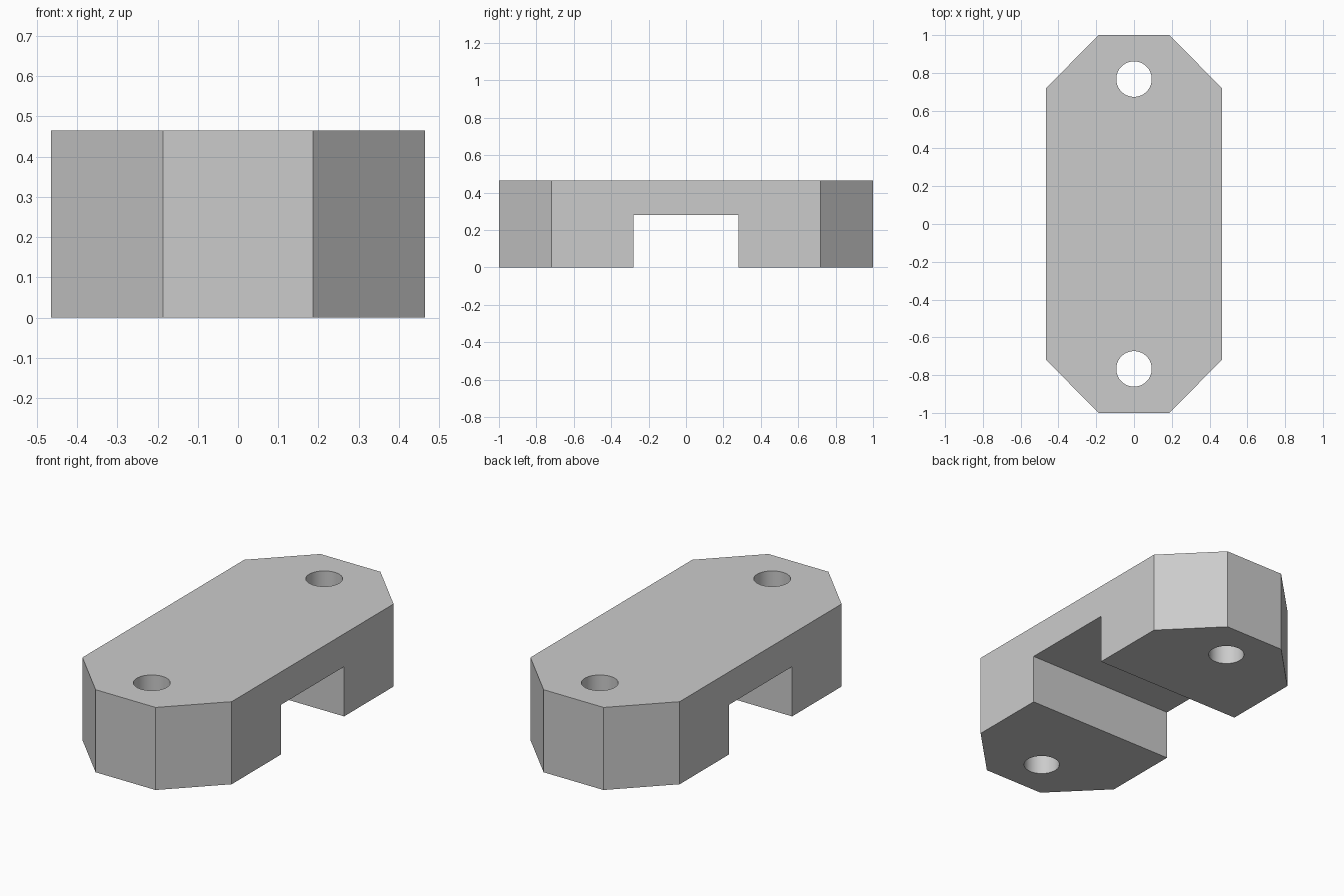
import bpy
import bmesh
import math

cube = bpy.data.objects.get("Cube")
if cube:
    bpy.data.objects.remove(cube, do_unlink=True)

HALF_W, HEIGHT = 0.465, 0.465
END_W, SHOULDER_Y = 0.187, 0.72
NOTCH_Y, NOTCH_Z = 0.28, 0.28
HOLE_Y, HOLE_R = 0.767, 0.094

grey = bpy.data.materials.new("plain_grey")
grey.use_nodes = True
colour = (0.6, 0.6, 0.6, 1)
grey.diffuse_color = colour
grey.node_tree.nodes["Principled BSDF"].inputs["Base Color"].default_value = colour

# Chamfered block, extruded from its plan outline
quarter = [(HALF_W, SHOULDER_Y), (END_W, 1.0)]
right_half = [(x, -y) for x, y in reversed(quarter)] + quarter
outline = right_half + [(-x, -y) for x, y in right_half]

bm = bmesh.new()
base = bm.faces.new([bm.verts.new((x, y, 0)) for x, y in outline])
result = bmesh.ops.extrude_face_region(bm, geom=[base])
top = [v for v in result["geom"] if isinstance(v, bmesh.types.BMVert)]
bmesh.ops.translate(bm, verts=top, vec=(0, 0, HEIGHT))
bmesh.ops.recalc_face_normals(bm, faces=bm.faces)
mesh = bpy.data.meshes.new("bridge_block")
bm.to_mesh(mesh)
bm.free()
block = bpy.data.objects.new("bridge_block", mesh)
bpy.context.collection.objects.link(block)
mesh.materials.append(grey)


def cut(cutter):
    """Subtract a cutter from the block, then discard it."""
    cutter.hide_render = True
    cutter.data.materials.append(grey)
    mod = block.modifiers.new("cut", 'BOOLEAN')
    mod.operation = 'DIFFERENCE'
    mod.solver = 'EXACT'
    mod.object = cutter
    bpy.ops.object.select_all(action='DESELECT')
    block.select_set(True)
    bpy.context.view_layer.objects.active = block
    bpy.ops.object.modifier_apply(modifier=mod.name)
    bpy.data.objects.remove(cutter, do_unlink=True)


# Channel across the underside
bpy.ops.mesh.primitive_cube_add(size=2, location=(0, 0, 0))
channel = bpy.context.object
channel.name = "channel_cutter"
channel.scale = (1, NOTCH_Y, NOTCH_Z)
cut(channel)

# Bolt holes through both feet
for side in (-1, 1):
    bpy.ops.mesh.primitive_cylinder_add(
        vertices=64, radius=HOLE_R, depth=2, location=(0, side * HOLE_Y, 0))
    hole = bpy.context.object
    hole.name = "bolt_hole_cutter"
    cut(hole)

# Smooth hole walls, crisp block edges
block.select_set(True)
bpy.context.view_layer.objects.active = block
bpy.ops.object.shade_smooth_by_angle(angle=math.radians(20))
